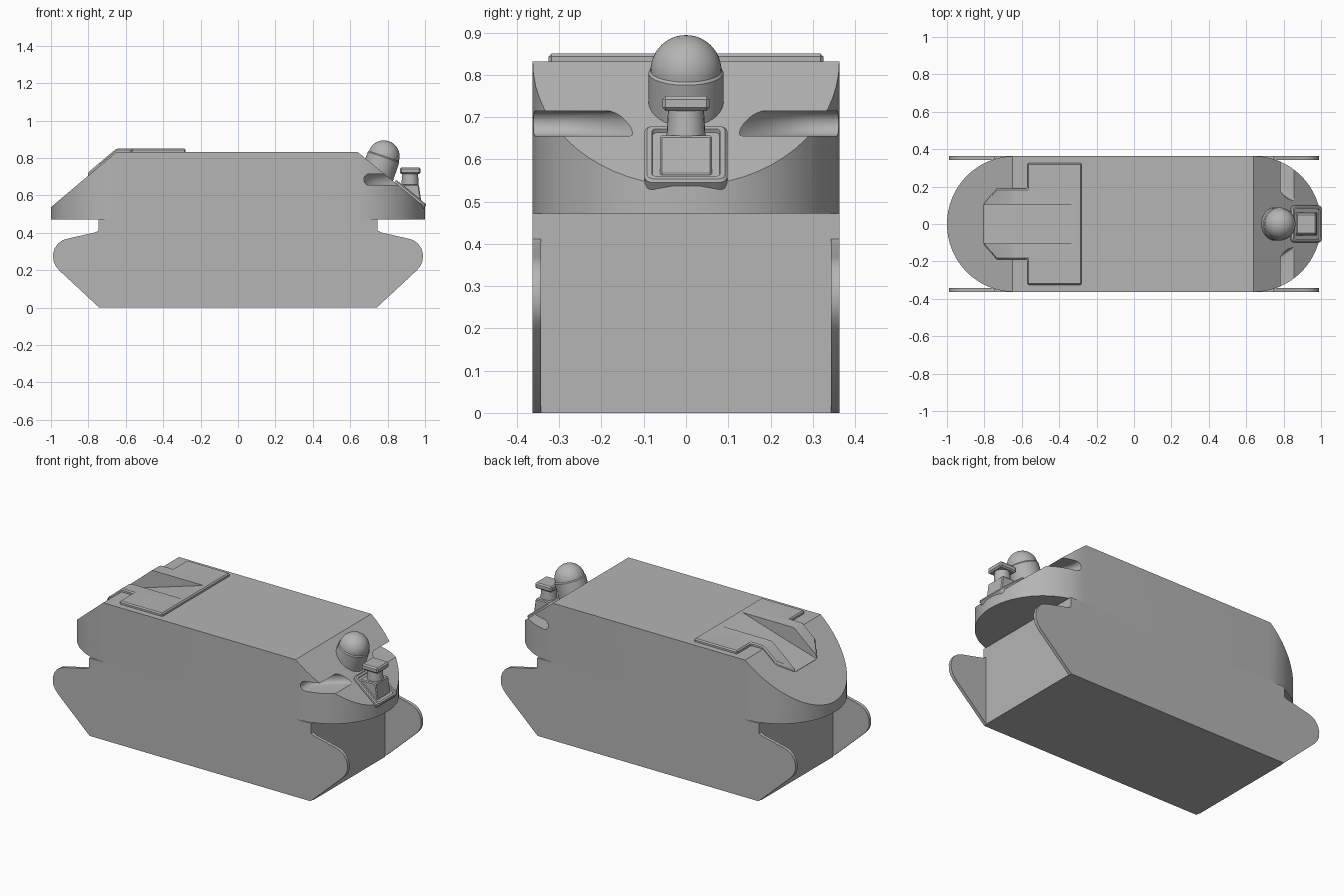
import bpy, bmesh, math
from mathutils import Vector, Matrix

if "Cube" in bpy.data.objects:
    bpy.data.objects.remove(bpy.data.objects["Cube"])

grey = bpy.data.materials.new("hull grey")
grey.diffuse_color = (0.46, 0.46, 0.46, 1)
grey.use_nodes = True
grey.node_tree.nodes["Principled BSDF"].inputs["Base Color"].default_value = grey.diffuse_color


def make(name, bm, smooth=True):
    bmesh.ops.recalc_face_normals(bm, faces=bm.faces)
    me = bpy.data.meshes.new(name)
    bm.to_mesh(me)
    bm.free()
    me.materials.append(grey)
    ob = bpy.data.objects.new(name, me)
    bpy.context.collection.objects.link(ob)
    if smooth:
        bpy.ops.object.select_all(action='DESELECT')
        ob.select_set(True)
        bpy.context.view_layer.objects.active = ob
        bpy.ops.object.shade_smooth_by_angle(angle=math.radians(30))
    return ob


def prism(points, lo, hi, axis='z'):
    """Extrude a flat outline along z, or an x-z outline along y."""
    bm = bmesh.new()
    place = (lambda p, d: (p[0], p[1], d)) if axis == 'z' else (lambda p, d: (p[0], d, p[1]))
    loft(bm, [[place(p, lo) for p in points], [place(p, hi) for p in points]])
    return bm


def loft(bm, rings):
    rows = [[bm.verts.new(p) for p in r] for r in rings]
    n = len(rows[0])
    for a, b in zip(rows, rows[1:]):
        for i in range(n):
            bm.faces.new((a[i], a[(i + 1) % n], b[(i + 1) % n], b[i]))
    bm.faces.new(rows[0])
    bm.faces.new(rows[-1])


def slice_off(bm, co, no):
    bmesh.ops.bisect_plane(bm, geom=bm.verts[:] + bm.edges[:] + bm.faces[:],
                           plane_co=co, plane_no=no, clear_outer=True)
    bmesh.ops.holes_fill(bm, edges=[e for e in bm.edges if e.is_boundary])


def boolean(ob, tool, op):
    m = ob.modifiers.new(op.lower(), 'BOOLEAN')
    m.object, m.operation, m.solver = tool, op, 'EXACT'
    bpy.ops.object.select_all(action='DESELECT')
    ob.select_set(True)
    bpy.context.view_layer.objects.active = ob
    bpy.ops.object.modifier_apply(modifier=m.name)
    bpy.data.objects.remove(tool)


def bevel(ob, width, segments=1):
    m = ob.modifiers.new("bevel", 'BEVEL')
    m.width, m.segments, m.limit_method = width, segments, 'ANGLE'
    m.angle_limit = math.radians(25)


def box(name, x0, x1, y, z0, z1, width=0):
    ob = make(name, prism([(x0, -y), (x1, -y), (x1, y), (x0, y)], z0, z1), False)
    if width:
        bevel(ob, width)
    return ob


# Upper hull: round-ended slab with sloping ends
W, R = 0.363, 0.36
arc = [math.radians(-90 + 180 * i / 32) for i in range(33)]
outline = [(0.64 + R * math.cos(a), W * math.sin(a)) for a in arc]
outline += [(-x, -y) for x, y in outline]
bm = prism(outline, 0.472, 0.832)
slope = Vector((0.295, 0, 0.36)).normalized()
back_slope = Vector((-0.295, 0, 0.35)).normalized()
slice_off(bm, (0.64, 0, 0.832), slope)
slice_off(bm, (-0.65, 0, 0.832), back_slope)
hull = make("upper_hull", bm, False)

# Raised hatch panel that folds over the rear slope
half = [(-0.28, 0.325), (-0.57, 0.325), (-0.57, 0.19), (-0.735, 0.19), (-0.805, 0.105)]
bm = prism(half + [(x, -y) for x, y in reversed(half)], 0.62, 0.85)
slice_off(bm, Vector((-0.65, 0, 0.832)) + back_slope * 0.014, back_slope)
hatch = make("hatch_panel", bm, False)
bevel(hatch, 0.007)
boolean(hull, hatch, 'UNION')

# Ramp channel sunk through the hatch
ramp = [(-0.30, 0.852), (-0.62, 0.755), (-0.80, 0.703), (-0.9, 0.703), (-0.9, 0.95), (-0.30, 0.95)]
boolean(hull, make("ramp_cutter", prism(ramp, -0.105, 0.105, 'y'), False), 'DIFFERENCE')

# Side slots that fade out toward the middle of the front slope
for s in (-1, 1):
    rings = []
    for y, back in ((0.42, 0.67), (0.30, 0.675), (0.25, 0.695), (0.20, 0.735),
                    (0.16, 0.785), (0.13, 0.83), (0.11, 0.87)):
        r = 0.03
        ring = [(back + r - r * math.sin(math.pi * i / 10), s * y,
                 0.685 - r * math.cos(math.pi * i / 10)) for i in range(11)]
        rings.append(ring + [(1.2, s * y, 0.715), (1.2, s * y, 0.655)])
    bm = bmesh.new()
    loft(bm, rings)
    boolean(hull, make("slot_cutter", bm, False), 'DIFFERENCE')
bpy.ops.object.select_all(action='DESELECT')
hull.select_set(True)
bpy.context.view_layer.objects.active = hull
bpy.ops.object.shade_smooth_by_angle(angle=math.radians(25))

# Lower body between the side plates
box("lower_body", -0.745, 0.745, 0.343, 0, 0.473)

# Side plates with rounded lobes at both ends
lobe = [(0.74, 0), (0.755, 0.012), (0.955, 0.198), (0.975, 0.222), (0.987, 0.25),
        (0.989, 0.285), (0.98, 0.317), (0.962, 0.343), (0.938, 0.36), (0.91, 0.369),
        (0.765, 0.402), (0.745, 0.412), (0.745, 0.472)]
plate = lobe + [(-x, z) for x, z in reversed(lobe)]
for name, y0, y1 in (("left_side_plate", 0.343, W), ("right_side_plate", -W, -0.343)):
    make(name, prism(plate, y0, y1, 'y'))

# Domed turret leaning forward on the slope
tilt = Matrix.Translation((0.78, 0, 0.81)) @ Matrix.Rotation(math.radians(19), 4, 'Y')
rings = [[(r * math.cos(math.tau * i / 40), r * math.sin(math.tau * i / 40), z) for i in range(40)]
         for r, z in [(0.089, -0.16), (0.089, -0.006), (0.084, 0.0)]
         + [(0.084 * math.cos(a), 0.084 * math.sin(a))
            for a in [math.radians(7.4 * k) for k in range(1, 12)]] + [(0.002, 0.084)]]
bm = bmesh.new()
loft(bm, rings)
bm.transform(tilt)
make("domed_turret", bm)

# Mounting plate with a raised rim lying on the front slope
frame = Matrix.Translation((0.918, 0, 0.832 - 0.278 * 0.82)) @ \
    Matrix.Rotation(math.atan2(slope.x, slope.z), 4, 'Y')


def rounded(hx, hy, r, z):
    pts = []
    for k, (sx, sy) in enumerate(((1, 1), (-1, 1), (-1, -1), (1, -1))):
        for j in range(5):
            a = math.radians(90 * k + 22.5 * j)
            pts.append((sx * (hx - r) + r * math.cos(a), sy * (hy - r) + r * math.sin(a), z))
    return pts


bm = bmesh.new()
loft(bm, [rounded(0.105, 0.098, 0.02, -0.012), rounded(0.105, 0.098, 0.02, 0.010),
          rounded(0.099, 0.092, 0.016, 0.016), rounded(0.088, 0.081, 0.01, 0.016),
          rounded(0.086, 0.079, 0.01, 0.006)])
bm.transform(frame)
make("mounting_plate", bm)

# Pedestal, neck and cap on the mounting plate
bm = prism([(0.862, 0.657), (0.967, 0.657), (0.98, 0.565), (0.97, 0.55), (0.862, 0.64)],
           -0.062, 0.062, 'y')
bevel(make("pedestal", bm, False), 0.005)
bm = bmesh.new()
bmesh.ops.create_cone(bm, cap_ends=True, segments=24, radius1=0.046, radius2=0.042, depth=0.07,
                      matrix=Matrix.Translation((0.92, 0, 0.69)))
make("neck", bm)
box("neck_cap", 0.865, 0.977, 0.056, 0.715, 0.75, 0.008)
